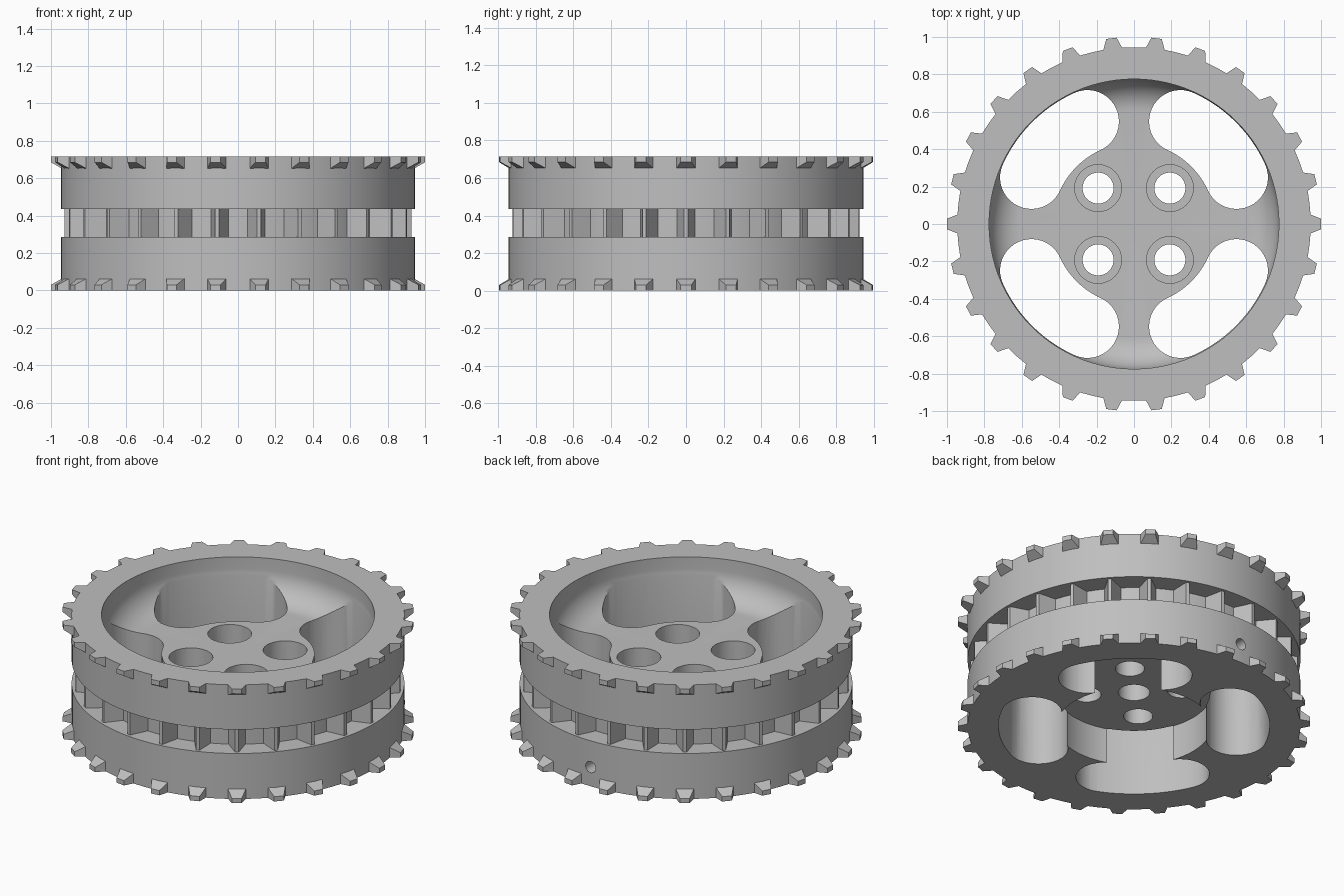
import bpy, bmesh
from math import sin, cos, pi, radians
from mathutils import Matrix, Vector

cube = bpy.data.objects.get("Cube")
if cube:
    bpy.data.objects.remove(cube, do_unlink=True)

HEIGHT = 0.715
TEETH = 26
R_RIM, R_BORE, R_HUB = 0.945, 0.775, 0.434

grey = bpy.data.materials.new("plain_grey")
grey.use_nodes = True
grey.diffuse_color = (0.52, 0.52, 0.52, 1)
grey.node_tree.nodes["Principled BSDF"].inputs["Base Color"].default_value = (0.52, 0.52, 0.52, 1)


def finish(bm, name):
    bmesh.ops.recalc_face_normals(bm, faces=bm.faces)
    mesh = bpy.data.meshes.new(name)
    bm.to_mesh(mesh)
    bm.free()
    mesh.materials.append(grey)
    ob = bpy.data.objects.new(name, mesh)
    bpy.context.collection.objects.link(ob)
    return ob


def lathe(name, profile, steps, matrix=Matrix()):
    """Revolve a closed (radius, z) profile around z."""
    bm = bmesh.new()
    vs = [bm.verts.new((r, 0, z)) for r, z in profile]
    es = [bm.edges.new((a, b)) for a, b in zip(vs, vs[1:])]
    bmesh.ops.spin(bm, geom=vs + es, cent=(0, 0, 0), axis=(0, 0, 1),
                   angle=2 * pi, steps=steps, use_merge=True)
    bmesh.ops.remove_doubles(bm, verts=bm.verts, dist=1e-5)
    bm.transform(matrix)
    return finish(bm, name)


def polar(r, a):
    return Vector((r * cos(a), r * sin(a)))


def arc(centre, r, a0, a1, n):
    return [centre + polar(r, a0 + (a1 - a0) * i / n) for i in range(n + 1)]


def prism(name, outline, z0, z1):
    bm = bmesh.new()
    face = bm.faces.new([bm.verts.new((p.x, p.y, z0)) for p in outline])
    top = bmesh.ops.extrude_face_region(bm, geom=[face])["geom"]
    bmesh.ops.translate(bm, verts=[v for v in top if isinstance(v, bmesh.types.BMVert)],
                        vec=(0, 0, z1 - z0))
    return finish(bm, name)


def ring_of_wedges(name, base, tip):
    """Tapered blocks around the rim; base and tip are (radius, half width, z0, z1)."""
    bm = bmesh.new()
    for i in range(TEETH):
        rot = Matrix.Rotation(2 * pi * i / TEETH, 3, "Z")
        ends = []
        for r, w, z0, z1 in (base, tip):
            corners = ((-w, z0), (w, z0), (w, z1), (-w, z1))
            ends.append([bm.verts.new(rot @ Vector((r, y, z))) for y, z in corners])
        inner, outer = ends
        bm.faces.new(inner[::-1])
        bm.faces.new(outer)
        for k in range(4):
            j = (k + 1) % 4
            bm.faces.new((inner[k], inner[j], outer[j], outer[k]))
    return finish(bm, name)


# Wheel body: rim with middle groove, dished top, recessed underside
HUB_TOP, HUB_BOTTOM, FILLET = 0.47, 0.22, 0.17
dish = arc(Vector((R_BORE - FILLET, HUB_TOP + FILLET)), FILLET, 0, -pi / 2, 12)
profile = [(0, HUB_BOTTOM), (0.44, HUB_BOTTOM), (0.44, 0), (R_RIM, 0),
           (R_RIM, 0.285), (0.82, 0.285), (0.82, 0.435), (R_RIM, 0.435),
           (R_RIM, HEIGHT), (R_BORE, HEIGHT)]
profile += [tuple(p) for p in dish] + [(0, HUB_TOP)]
body = lathe("wheel_body", profile, 4 * TEETH)

cutters = []

# Four curved slots that leave the spokes
r_end = 0.168
r_mid = R_HUB + r_end
for q in range(4):
    a0, a1 = (radians(a) + q * pi / 2 for a in (24.4, 65.6))
    origin = Vector((0, 0))
    outline = arc(origin, r_mid + r_end, a0, a1, 16)
    outline += arc(polar(r_mid, a1), r_end, a1, a1 + pi, 20)[1:]
    outline += arc(origin, R_HUB, a1, a0, 16)[1:]
    outline += arc(polar(r_mid, a0), r_end, a0 + pi, a0 + 2 * pi, 20)[1:-1]
    cutters.append(prism("slot_cutter", outline, -0.1, 1))

# Counterbored bolt holes
bolt = [(0, 0.1), (0.083, 0.1), (0.083, 0.35), (0.125, 0.35), (0.125, 0.6), (0, 0.6)]
for x in (-0.192, 0.192):
    for y in (-0.192, 0.192):
        cutters.append(lathe("bolt_cutter", bolt, 32, Matrix.Translation((x, y, 0))))

# Blind axle socket below and set screw hole at the back
cutters.append(lathe("axle_cutter", [(0, 0.1), (0.09, 0.1), (0.09, 0.38), (0, 0.38)], 32))
cutters.append(lathe("screw_cutter", [(0, 0.36), (0.035, 0.36), (0.035, 1.1), (0, 1.1)], 24,
                     Matrix.Translation((0, 0, 0.12)) @ Matrix.Rotation(-pi / 2, 4, "X")))

for c in cutters:
    c.hide_render = True
    mod = body.modifiers.new(c.name, "BOOLEAN")
    mod.operation = "DIFFERENCE"
    mod.solver = "EXACT"
    mod.object = c
bpy.context.view_layer.update()
cut = bpy.data.meshes.new_from_object(body.evaluated_get(bpy.context.evaluated_depsgraph_get()))
body.modifiers.clear()
body.data = cut
for c in cutters:
    bpy.data.objects.remove(c, do_unlink=True)

# Smooth curved walls, keep corners sharp
bpy.ops.object.select_all(action="DESELECT")
body.select_set(True)
bpy.context.view_layer.objects.active = body
bpy.ops.object.shade_smooth_by_angle(angle=radians(30))

# Teeth on both edges, and the dividers in the groove
ring_of_wedges("lower_teeth", (0.93, 0.056, 0, 0.07), (1.0, 0.028, 0, 0.03))
ring_of_wedges("upper_teeth", (0.93, 0.056, HEIGHT - 0.07, HEIGHT), (1.0, 0.028, HEIGHT - 0.03, HEIGHT))
ring_of_wedges("groove_dividers", (0.81, 0.05, 0.28, 0.44), (0.928, 0.01, 0.28, 0.44))
